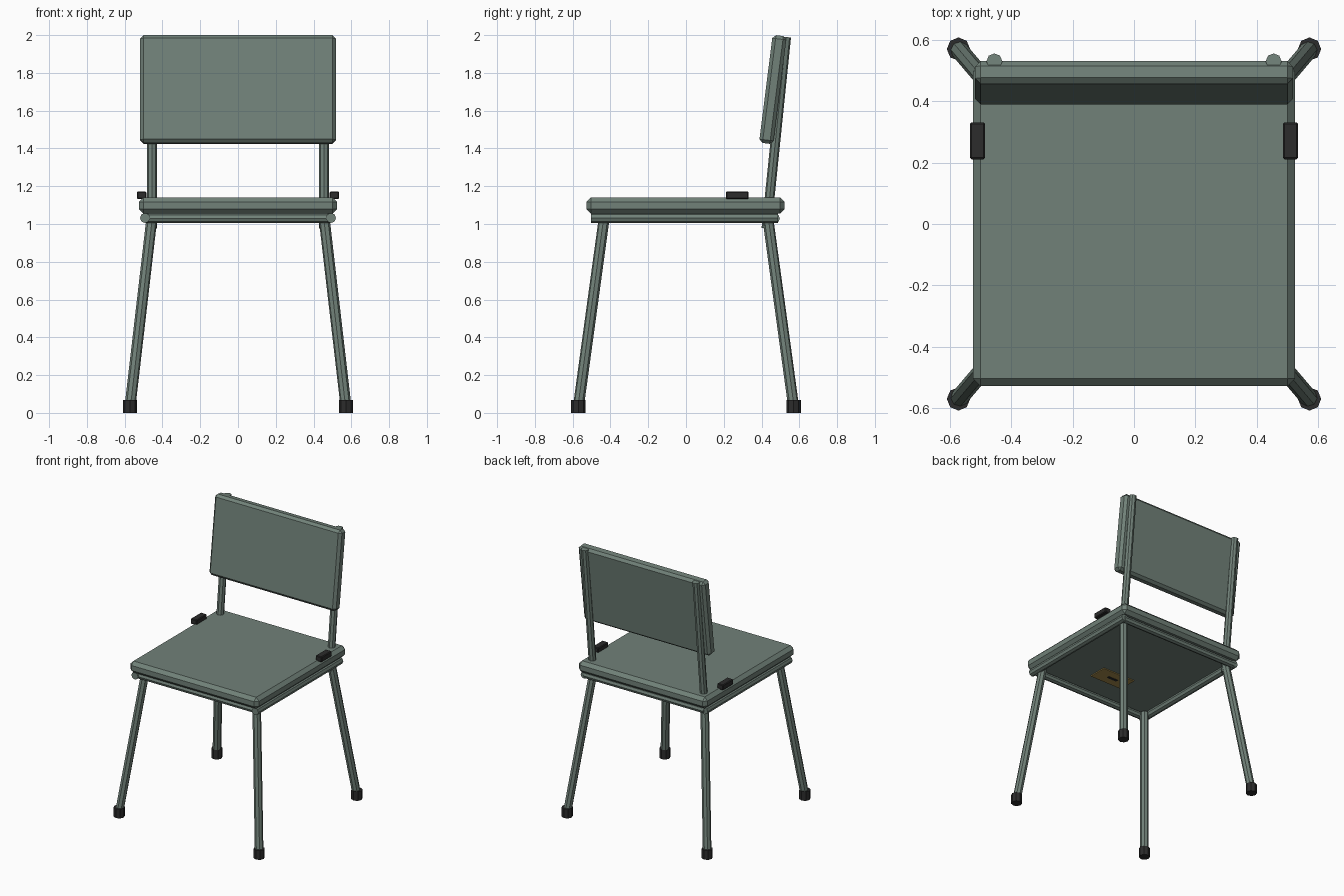
import bpy, math
from mathutils import Vector

if "Cube" in bpy.data.objects:
    bpy.data.objects.remove(bpy.data.objects["Cube"])


def mat(name, rgb):
    m = bpy.data.materials.new(name)
    m.diffuse_color = (*rgb, 1)
    m.use_nodes = True
    m.node_tree.nodes["Principled BSDF"].inputs["Base Color"].default_value = m.diffuse_color
    return m


GREEN = mat("grey green", (0.165, 0.22, 0.19))
BLACK = mat("black rubber", (0.025, 0.025, 0.025))
BRASS = mat("dull brass", (0.36, 0.25, 0.07))


def box(name, size, loc, m, bevel=0, tilt=0):
    """Box with chamfered edges."""
    bpy.ops.mesh.primitive_cube_add(size=1, location=loc)
    o = bpy.context.object
    o.name = name
    o.scale = size
    bpy.ops.object.transform_apply(location=False, rotation=False, scale=True)
    o.rotation_euler.x = tilt
    o.data.materials.append(m)
    if bevel:
        b = o.modifiers.new("chamfer", 'BEVEL')
        b.width = bevel
        b.segments = 1
    return o


def tube(name, a, b, r, m):
    """Eight-sided bar from a to b."""
    a, b = Vector(a), Vector(b)
    d = b - a
    bpy.ops.mesh.primitive_cylinder_add(vertices=8, radius=r, depth=d.length,
                                        location=(a + b) / 2)
    o = bpy.context.object
    o.name = name
    o.rotation_euler = d.to_track_quat('Z', 'Y').to_euler()
    o.data.materials.append(m)
    return o


# Seat and tilted backrest
box("seat", (1.05, 1.05, 0.085), (0, -0.003, 1.0975), GREEN, 0.024)
box("backrest", (1.035, 0.075, 0.575), (0, 0.46, 1.712), GREEN, 0.018,
    -math.radians(7.2))

# Legs with rubber feet
for ysign, yname in ((-1, "front"), (1, "back")):
    for s, side in ((-1, "left"), (1, "right")):
        tube(f"{yname}_{side}_leg", (s * 0.455, ysign * 0.432, 1.04),
             (s * 0.572, ysign * 0.57, 0.03), 0.029, GREEN)
        tube(f"{yname}_{side}_foot", (s * 0.572, ysign * 0.57, 0),
             (s * 0.572, ysign * 0.57, 0.068), 0.038, BLACK)
    # Cross rails under the seat
    tube(f"{yname}_rail", (-0.49, ysign * 0.472, 1.03),
         (0.49, ysign * 0.472, 1.03), 0.025, GREEN)

for s, side in ((-1, "left"), (1, "right")):
    # Side rails, back posts and black side clips
    tube(f"{side}_rail", (s * 0.492, -0.503, 1.032),
         (s * 0.492, 0.488, 1.032), 0.027, GREEN)
    tube(f"{side}_back_post", (s * 0.455, 0.426, 0.977),
         (s * 0.455, 0.53, 1.99), 0.026, GREEN)
    box(f"{side}_clip", (0.05, 0.12, 0.04), (s * 0.51, 0.271, 1.152),
        BLACK, 0.005)

# Plain plate under the seat with a dark bar
box("underside_plate", (0.27, 0.14, 0.008), (0, -0.23, 1.052), BRASS)
box("plate_bar", (0.08, 0.02, 0.004), (0, -0.23, 1.047), BLACK)
